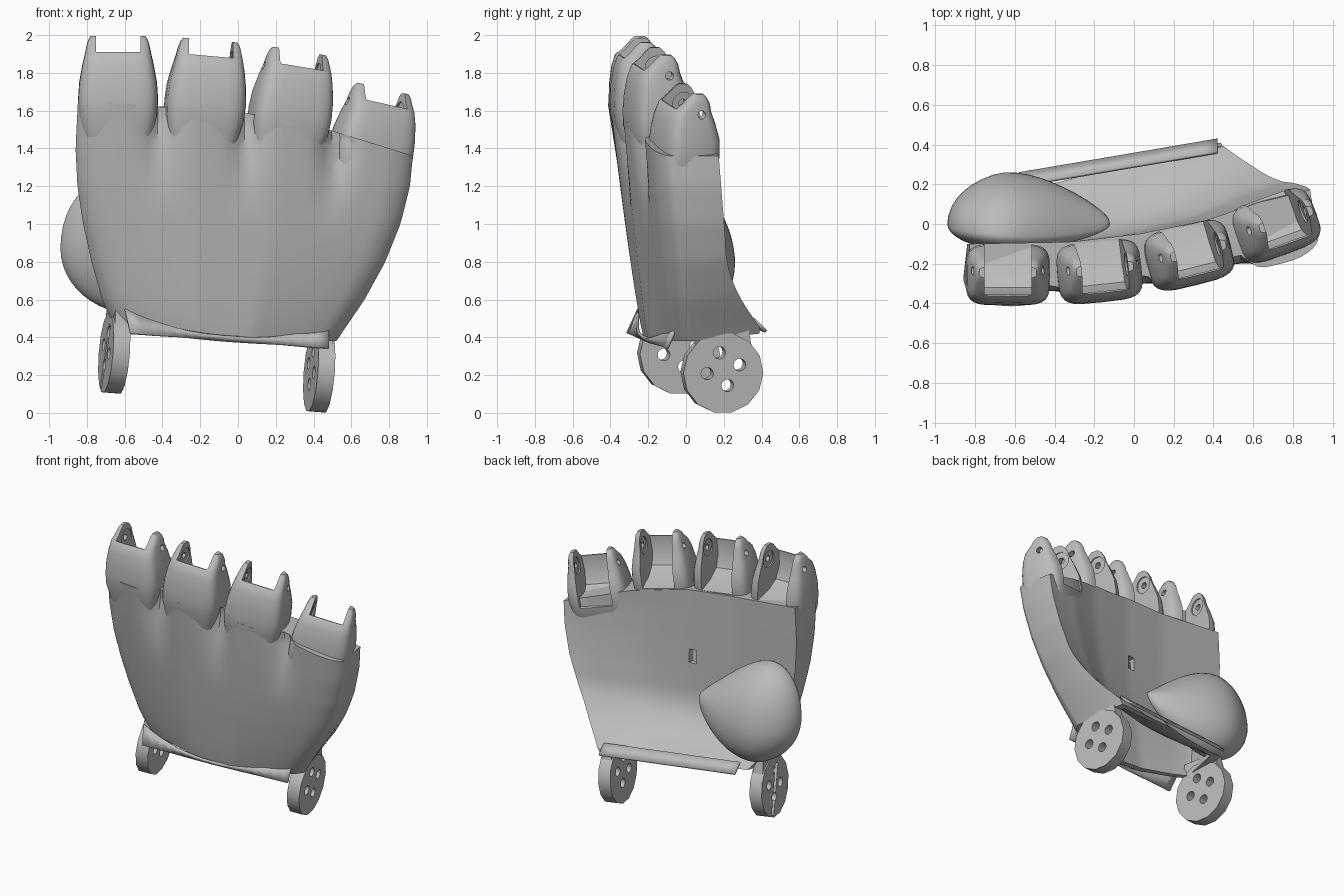
import bpy, bmesh, math
from mathutils import Vector, Matrix

if "Cube" in bpy.data.objects:
    bpy.data.objects.remove(bpy.data.objects["Cube"])

GREY = (0.5, 0.5, 0.5, 1)
mat = bpy.data.materials.new("plain grey")
mat.use_nodes = True
mat.diffuse_color = GREY
mat.node_tree.nodes["Principled BSDF"].inputs["Base Color"].default_value = GREY


def interp(points, t):
    """Linear interpolation through (t, value) pairs."""
    for (a, p), (b, q) in zip(points, points[1:]):
        if t <= b:
            f = max(0, (t - a) / (b - a))
            return p + (q - p) * f
    return points[-1][1]


def finish(name, bm, matrix=None, angle=35):
    bmesh.ops.recalc_face_normals(bm, faces=bm.faces)
    me = bpy.data.meshes.new(name)
    bm.to_mesh(me)
    bm.free()
    me.materials.append(mat)
    ob = bpy.data.objects.new(name, me)
    bpy.context.collection.objects.link(ob)
    if matrix:
        ob.matrix_world = matrix
    smooth(ob, angle)
    return ob


def activate(ob):
    bpy.ops.object.select_all(action='DESELECT')
    ob.select_set(True)
    bpy.context.view_layer.objects.active = ob


def smooth(ob, angle):
    activate(ob)
    bpy.ops.object.shade_smooth_by_angle(angle=math.radians(angle))


def loft(name, rings, matrix=None, angle=35):
    bm = bmesh.new()
    rows = [[bm.verts.new(p) for p in ring] for ring in rings]
    n = len(rows[0])
    for lo, hi in zip(rows, rows[1:]):
        for i in range(n):
            j = (i + 1) % n
            bm.faces.new((lo[i], lo[j], hi[j], hi[i]))
    bm.faces.new(rows[0][::-1])
    bm.faces.new(rows[-1])
    return finish(name, bm, matrix, angle)


def prism(name, outline, half, matrix=None):
    """Outline in the yz plane, extruded along x."""
    return loft(name, [[(x, y, z) for y, z in outline] for x in (-half, half)], matrix, 30)


def circle(cy, cz, r, n):
    return [(cy + r * math.cos(2 * math.pi * i / n), cz + r * math.sin(2 * math.pi * i / n))
            for i in range(n)]


def cut(ob, cutters):
    for c in cutters:
        c.hide_render = True
        activate(ob)
        m = ob.modifiers.new("cut", 'BOOLEAN')
        m.operation, m.object, m.solver = 'DIFFERENCE', c, 'EXACT'
        bpy.ops.object.modifier_move_to_index(modifier=m.name, index=0)
        bpy.ops.object.modifier_apply(modifier=m.name)
        bpy.data.objects.remove(c)
    smooth(ob, 35)


# Palm: lobed, curved shell that flares towards the wrist
LEFT = [(0.4, -0.63), (0.6, -0.72), (0.8, -0.775), (1.0, -0.82), (1.2, -0.85), (1.4, -0.86), (1.7, -0.845)]
RIGHT = [(0.35, 0.5), (0.6, 0.67), (0.8, 0.78), (1.0, 0.86), (1.2, 0.91), (1.4, 0.93), (1.6, 0.92)]
TOP_Z = [(0, 1.66), (0.25, 1.62), (0.5, 1.59), (0.75, 1.5), (1, 1.36)]
FRONT_TOP = [(0, -0.39), (0.12, -0.415), (0.35, -0.4), (0.6, -0.33), (0.85, -0.22), (1, -0.15)]
FRONT_LOW = [(0, -0.16), (0.15, -0.2), (0.35, -0.23), (0.6, -0.2), (0.85, -0.1), (1, -0.03)]
BACK_TOP = [(0, -0.1), (0.3, -0.09), (0.5, -0.05), (0.7, 0.02), (0.85, 0.11), (1, 0.17)]
COLS, ROWS, WALL = 56, 26, 0.04


def palm_point(u, v, back):
    low = 0.5 - 0.08 * u if back else 0.48 - 0.1 * u - 0.03 * math.sin(math.pi * u)
    z = low + (interp(TOP_Z, u) - low) * v
    x0, x1 = interp(LEFT, z), interp(RIGHT, z)
    rear = interp(BACK_TOP, u)
    edge = max(0, 1 - min(u, 1 - u) / 0.09)
    rounding = 1 - math.sqrt(1 - edge * edge * 0.98)
    if back:
        flare = min(1, max(0, (0.88 - z) / 0.42)) ** (1.9 + 0.9 * math.sin(math.pi * u))
        # the outer edge leans back slightly on its way down
        rear += 0.04 * u ** 4 * min(1, max(0, (1.4 - z) / 0.5))
        y = rear + (0.22 + 0.17 * u - rear) * flare
        x0, x1 = x0 + 0.02 + 0.04 * flare, x1 - 0.04 - 0.08 * flare
    else:
        a, b = interp(FRONT_LOW, u), interp(FRONT_TOP, u)
        y = a + (b - a) * v ** 0.85
        grow = min(1, max(0, (v - 0.5) / 0.45))
        for valley in (0.25, 0.505, 0.77):
            y += 0.1 * grow * grow * math.exp(-((u - valley) / 0.042) ** 2)
        y += 0.08 * rounding
    return Vector((x0 + (x1 - x0) * u, y, z))


US = [0.5 - 0.5 * math.cos(math.pi * c / COLS) * (0.75 + 0.25 * abs(math.cos(math.pi * c / COLS)))
      for c in range(COLS + 1)]


def palm_ring(v, wall=0):
    us = [wall * 1.4 + (1 - wall * 2.8) * u for u in US]
    push = Vector((0, wall, 0))
    return [palm_point(u, v, False) + push for u in us] + [palm_point(u, v, True) - push for u in us[::-1]]


cavity = [palm_ring(0.06 * k, WALL) for k in range(10, -1, -1)]
palm = loft("palm", cavity + [palm_ring(r / ROWS) for r in range(ROWS + 1)])
cut(palm, [prism("slot_cutter", [(-0.14, 1.05), (0.1, 1.05), (0.1, 1.15), (-0.14, 1.15)], 0.028,
                 Matrix.Translation((-0.02, 0, 0)))])

# Knuckles: tapered blocks with a forked top for the finger hinge
SECTIONS = [(-0.14, 0.18, -0.12, 0.1), (-0.02, 0.207, -0.155, 0.14), (0.06, 0.212, -0.16, 0.15),
            (0.15, 0.206, -0.157, 0.145), (0.24, 0.19, -0.145, 0.115), (0.3, 0.176, -0.125, 0.09),
            (0.34, 0.168, -0.08, 0.08), (0.375, 0.158, -0.05, 0.06), (0.395, 0.145, -0.025, 0.035)]
CHANNEL = [(-0.4, 0.31), (-0.105, 0.31), (-0.11, 0.2), (-0.07, 0.11), (0.02, 0.06),
           (0.3, -0.01), (0.3, 0.6), (-0.4, 0.6)]


def section(z, hw, y0, y1, n=28):
    pts = []
    for i in range(n):
        c, s = math.cos(2 * math.pi * i / n), math.sin(2 * math.pi * i / n)
        pts.append((hw * math.copysign(abs(c) ** 0.45, c),
                    (y0 + y1) / 2 + (y1 - y0) / 2 * math.copysign(abs(s) ** 0.45, s), z))
    return pts


KNUCKLES = [("index", -0.635, -0.25, 1.6, 0, 0), ("middle", -0.18, -0.235, 1.58, 6, 5),
            ("ring", 0.265, -0.155, 1.525, 14, 9), ("little", 0.69, -0.01, 1.33, 20, 12)]
for name, x, y, z, yaw, roll in KNUCKLES:
    frame = (Matrix.Translation((x, y, z)) @ Matrix.Rotation(math.radians(yaw), 4, 'Z')
             @ Matrix.Rotation(math.radians(roll), 4, 'Y'))
    knuckle = loft(name + "_knuckle", [section(*s) for s in SECTIONS], frame)
    cut(knuckle, [prism("channel_cutter", CHANNEL, 0.118, frame),
                  prism("recess_cutter", circle(0.015, 0.29, 0.06, 16), 0.127, frame),
                  prism("pin_cutter", circle(0.015, 0.29, 0.022, 12), 0.3, frame)])

# Thumb mound: egg shape, tall at the outer side and pointed across the palm
bm = bmesh.new()
bmesh.ops.create_uvsphere(bm, u_segments=40, v_segments=24, radius=1)
for vert in bm.verts:
    p = vert.co.copy()
    taper = 1 - 0.35 * max(0, p.x + 0.4) ** 1.3
    depth = 0.27 if p.y > 0 else 0.13
    lift = -0.12 * p.x if p.z > 0 else 0
    vert.co = (-0.53 + 0.41 * p.x, depth * p.y * taper - 0.06 * p.z,
               0.87 + 0.35 * p.z * (0.3 + 0.7 * taper) + lift * p.z)
finish("thumb_mound", bm, None, 60)

# Wrist hinge discs with four holes each, tied to the palm by short webs
turn = Matrix.Rotation(math.radians(10.2), 4, 'Z') @ Matrix.Rotation(math.radians(4.5), 4, 'Y')
HALF = 0.045
for name, centre in (("left_wrist_disc", (0.43, 0.19, 0.215)), ("right_wrist_disc", (-0.655, -0.04, 0.315))):
    frame = Matrix.Translation(centre) @ turn
    disc = prism(name, circle(0, 0, 0.215, 14), HALF, frame)
    holes = [prism("hole_cutter", circle(0.09 * math.cos(a), 0.02 + 0.09 * math.sin(a), 0.033, 14), 0.3, frame)
             for a in (math.radians(15 + 90 * k) for k in range(4))]
    if name.startswith("right"):
        groove = frame @ Matrix.Translation((-HALF, 0, 0)) @ Matrix.Rotation(math.radians(20), 4, 'X')
        holes.append(prism("groove_cutter", [(-0.018, -0.2), (0.018, -0.2), (0.018, 0.16), (-0.018, 0.16)],
                           0.02, groove))
    cut(disc, holes)
    prism(name + "_web", [(-0.15, 0.15), (0.15, 0.15), (0.13, 0.25), (-0.13, 0.25)], 0.035, frame)


# Wrist flaps: thin strips along the front and rear openings
def strip(name, upper, lower, thick):
    bm = bmesh.new()
    rows = [[bm.verts.new(p) for p in line] for line in (upper, lower)]
    for i in range(len(upper) - 1):
        bm.faces.new((rows[0][i], rows[0][i + 1], rows[1][i + 1], rows[1][i]))
    ob = finish(name, bm)
    m = ob.modifiers.new("thickness", 'SOLIDIFY')
    m.thickness, m.offset = thick, 0


steps = [i / 16 for i in range(17)]
upper = [Vector((-0.6 + 1.08 * t, -0.25 + 0.2 * t - 0.08 * math.sin(math.pi * t),
                 0.55 - 0.09 * t - 0.1 * math.sin(math.pi * t) ** 0.8)) for t in steps]
lower = [Vector((-0.57 + 1.05 * t, -0.31 + 0.21 * t, 0.42 - 0.08 * t)) for t in steps]
strip("front_wrist_flap", upper, lower, 0.015)
strip("rear_wrist_lip", [Vector((-0.58 + t, 0.19 + 0.17 * t, 0.555 - 0.06 * t)) for t in steps],
      [Vector((-0.58 + t, 0.255 + 0.17 * t, 0.49 - 0.06 * t)) for t in steps], 0.015)
